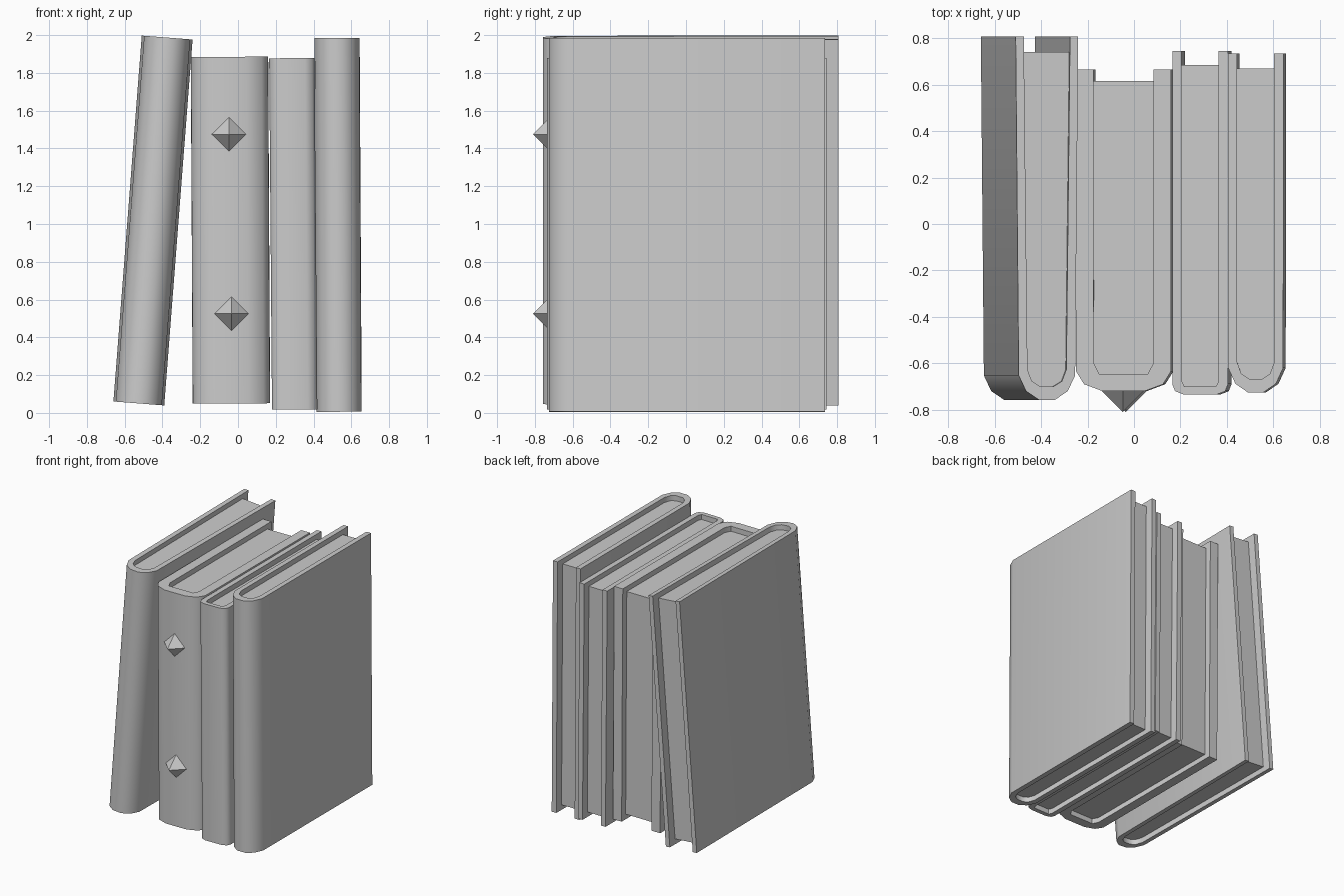
import bpy, bmesh, math
from mathutils import Matrix

if "Cube" in bpy.data.objects:
    bpy.data.objects.remove(bpy.data.objects["Cube"])

SMOOTH = math.radians(50)


def prism(name, outline, z0, z1, matrix, smooth=False):
    """Extrude a closed xy outline from z0 to z1 and place it."""
    bm = bmesh.new()
    face = bm.faces.new([bm.verts.new((x, y, z0)) for x, y in outline])
    ext = bmesh.ops.extrude_face_region(bm, geom=[face])["geom"]
    top = [v for v in ext if isinstance(v, bmesh.types.BMVert)]
    bmesh.ops.translate(bm, verts=top, vec=(0, 0, z1 - z0))
    bmesh.ops.recalc_face_normals(bm, faces=bm.faces)
    mesh = bpy.data.meshes.new(name)
    bm.to_mesh(mesh)
    bm.free()
    obj = bpy.data.objects.new(name, mesh)
    bpy.context.collection.objects.link(obj)
    obj.matrix_world = matrix
    if smooth:
        bpy.ops.object.select_all(action='DESELECT')
        obj.select_set(True)
        bpy.context.view_layer.objects.active = obj
        bpy.ops.object.shade_smooth_by_angle(angle=SMOOTH)
    return obj


def u_shape(half, front, back_half, back):
    """Mirror a half spine curve into an open U, left back to right back."""
    right = [(x, front + d) for x, d in half] + [(back_half, back)]
    return [(-x, y) for x, y in reversed(right)] + right


def book(name, bottom, top, front, back, page_back, outer, inner,
         outer_back, inner_back, recess=0.04):
    """bottom and top are the (x, z) centres of the cover's two ends."""
    dx, dz = top[0] - bottom[0], top[1] - bottom[1]
    height = math.hypot(dx, dz)
    place = (Matrix.Translation((bottom[0], 0, bottom[1]))
             @ Matrix.Rotation(math.atan2(dx, dz), 4, 'Y'))
    out = u_shape(outer, front, outer_back, back)
    inn = u_shape(inner, front, inner_back, back)
    prism(name + "_cover", out + inn[::-1], 0, height, place, True)
    # page block reaches slightly into the cover
    grown = [(x + 0.005, d - 0.005) for x, d in inner]
    pages = u_shape(grown, front, inner_back + 0.005, page_back)
    prism(name + "_pages", pages, recess, height - recess, place)


# spine half curves: (distance from centre, depth behind spine front)
round_outer = [(0.035, 0), (0.09, 0.037), (0.122, 0.105)]
round_inner = [(0.03, 0.058), (0.065, 0.08), (0.084, 0.13)]
wide_outer = [(0.09, 0), (0.17, 0.03), (0.204, 0.085)]
wide_inner = [(0.105, 0.075), (0.128, 0.12)]
thin_outer = [(0.07, 0), (0.108, 0.015), (0.12, 0.045)]
thin_inner = [(0.068, 0.035), (0.08, 0.06)]

book("leaning_book", (-0.525, 0.05), (-0.375, 1.987), -0.757, 0.808, 0.74,
     round_outer, round_inner, 0.135, 0.10)
book("thick_book", (-0.035, 0.05), (-0.045, 1.885), -0.72, 0.665, 0.615,
     wide_outer, wide_inner, 0.205, 0.13)
book("thin_book", (0.30, 0.018), (0.285, 1.878), -0.735, 0.745, 0.685,
     thin_outer, thin_inner, 0.12, 0.08)
book("tall_book", (0.535, 0.006), (0.524, 1.985), -0.725, 0.735, 0.67,
     [(x * 0.97, d) for x, d in round_outer],
     [(x * 0.95, d) for x, d in round_inner], 0.12, 0.08)

# diamond studs on the thick spine
for i, (x, z) in enumerate([(-0.035, 0.525), (-0.048, 1.475)]):
    bm = bmesh.new()
    r = 0.1
    ring = [bm.verts.new(p) for p in ((r, 0, 0), (0, 0, r), (-r, 0, 0), (0, 0, -r))]
    tips = [bm.verts.new((0, s * r, 0)) for s in (-1, 1)]
    for tip in tips:
        for k in range(4):
            bm.faces.new((ring[k], ring[(k + 1) % 4], tip))
    bmesh.ops.recalc_face_normals(bm, faces=bm.faces)
    mesh = bpy.data.meshes.new("spine_stud")
    bm.to_mesh(mesh)
    bm.free()
    stud = bpy.data.objects.new(f"spine_stud_{i + 1}", mesh)
    stud.location = (x, -0.71, z)
    bpy.context.collection.objects.link(stud)
